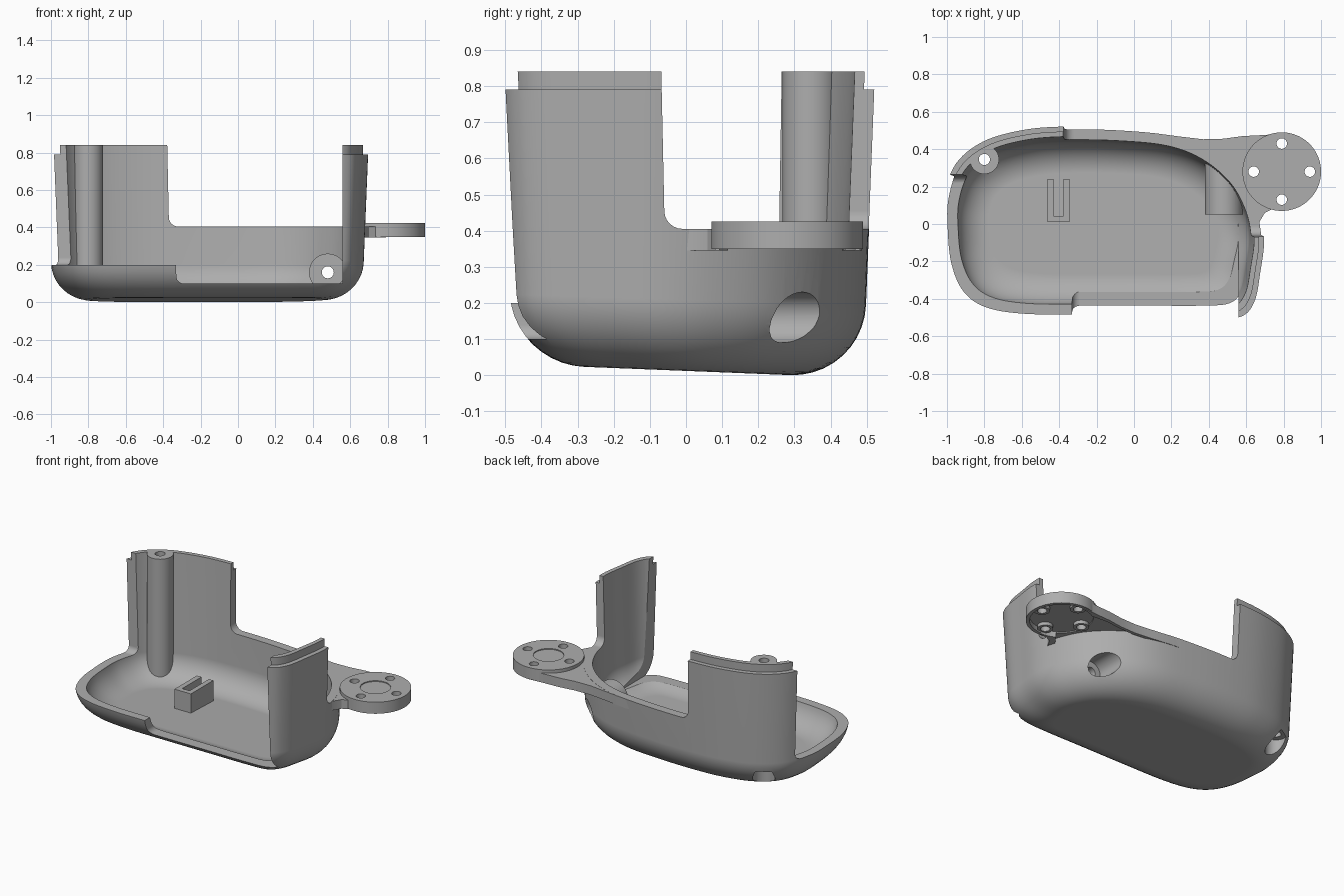
import bpy, bmesh, math
from mathutils import Vector

cube = bpy.data.objects.get("Cube")
if cube:
    bpy.data.objects.remove(cube, do_unlink=True)

grey = bpy.data.materials.new("plain_grey")
grey.use_nodes = True
grey.diffuse_color = (0.42, 0.42, 0.42, 1)
grey.node_tree.nodes["Principled BSDF"].inputs["Base Color"].default_value = grey.diffuse_color


def make(name, rings):
    """Closed solid lofted through rings of equal length."""
    bm = bmesh.new()
    loops = [[bm.verts.new(p) for p in ring] for ring in rings]
    n = len(loops[0])
    for a, b in zip(loops, loops[1:]):
        for i in range(n):
            bm.faces.new((a[i], a[(i + 1) % n], b[(i + 1) % n], b[i]))
    bm.faces.new(loops[0])
    bm.faces.new(loops[-1])
    bmesh.ops.recalc_face_normals(bm, faces=bm.faces)
    mesh = bpy.data.meshes.new(name)
    bm.to_mesh(mesh)
    bm.free()
    mesh.materials.append(grey)
    ob = bpy.data.objects.new(name, mesh)
    bpy.context.collection.objects.link(ob)
    return ob


def prism(name, pts, axis, lo, hi):
    place = {"X": lambda u, v, w: (w, u, v),
             "Y": lambda u, v, w: (u, w, v),
             "Z": lambda u, v, w: (u, v, w)}[axis]
    return make(name, [[place(u, v, w) for u, v in pts] for w in (lo, hi)])


def circle(u, v, r, n=48):
    return [(u + r * math.cos(math.tau * i / n), v + r * math.sin(math.tau * i / n))
            for i in range(n)]


def combine(ob, tool, operation):
    mod = ob.modifiers.new("combine", "BOOLEAN")
    mod.operation, mod.solver, mod.object = operation, "EXACT", tool
    bpy.context.view_layer.objects.active = ob
    bpy.ops.object.modifier_apply(modifier=mod.name)
    bpy.data.objects.remove(tool, do_unlink=True)


def cut(ob, tool):
    combine(ob, tool, "DIFFERENCE")


def spline(points, steps):
    """Smooth closed curve through the points."""
    out, n = [], len(points)
    p = [Vector(q) for q in points]
    for i in range(n):
        a, b, c, d = (p[(i + k) % n] for k in (-1, 0, 1, 2))
        for s in range(steps):
            t = s / steps
            q = (2 * b + (c - a) * t + (2 * a - 5 * b + 4 * c - d) * t ** 2
                 + (3 * b - a - 3 * c + d) * t ** 3) / 2
            out.append((q.x, q.y))
    return out


# Plan outline of the case
outline = spline([(-0.38, 0.505), (-0.6, 0.485), (-0.8, 0.425), (-0.94, 0.31),
                  (-1.0, 0.14), (-1.005, -0.03), (-0.985, -0.22), (-0.92, -0.37),
                  (-0.8, -0.455), (-0.6, -0.49), (-0.3, -0.495), (0.1, -0.495),
                  (0.4, -0.495), (0.56, -0.48), (0.63, -0.4), (0.66, -0.25),
                  (0.68, -0.08), (0.65, 0.08), (0.56, 0.25), (0.4, 0.39),
                  (0.2, 0.47), (-0.08, 0.5)], 6)


def ring(inset, z):
    d = inset - 0.04 * (z - 0.4)
    cx, fade = -0.16, max(0, 1 - z / 0.79)
    pts = []
    for x, y in outline:
        x, y = cx + (x - cx) * (1 - d / 0.84), y * (1 - d / 0.5)
        pts.append((x, y, z + (0.012 - 0.04 * y) * fade))
    return pts


def bowl(inset, base, radius):
    angles = [math.radians(9 * i) for i in range(11)]
    return [ring(inset + radius * (1 - math.sin(a)), base + radius * (1 - math.cos(a)))
            for a in angles]


# Case body with a stepped lip at the top
body = make("case_body", bowl(0, 0, 0.2) + [ring(0, 0.79), ring(0.028, 0.79), ring(0.028, 0.84)])

# Cavity, leaving the screw post and side boss standing
cavity = make("cavity", bowl(0.055, 0.045, 0.16) + [ring(0.055, 1.0)])
POST, BOSS = (-0.8, 0.345), (0.48, 0.16)
cut(cavity, prism("post", circle(*POST, 0.078), "Z", -0.1, 1.1))
cut(cavity, prism("boss", circle(*BOSS, 0.1), "Y", 0.05, 0.7))
cut(body, cavity)


# Cutaways with a rounded inside corner
def notch(edge, floor, r, far):
    s = 1 if far > edge else -1
    arc = [(edge + s * r * (1 - math.cos(a)), floor + r * (1 - math.sin(a)))
           for a in (math.radians(15 * i) for i in range(7))]
    return [(edge - s * 0.014, 1.1)] + arc + [(far, floor), (far, 1.1)]


cut(body, prism("back_cutaway", notch(-0.37, 0.405, 0.05, 1.3), "Y", 0.1, 1))
cut(body, prism("right_cutaway", notch(-0.06, 0.405, 0.05, 1), "X", 0.2, 1.3))
cut(body, prism("front_cutaway", notch(-0.33, 0.1, 0.04, 0.56), "Y", -1, 0))
cut(body, prism("left_cutaway", notch(0.255, 0.2, 0.04, -1), "X", -1.3, -0.2))

# Screw holes and counterbores
cut(body, prism("post_hole", circle(*POST, 0.03), "Z", -0.1, 1))
cut(body, prism("post_bore", circle(*POST, 0.066), "Z", -0.1, 0.14))
cut(body, prism("boss_hole", circle(*BOSS, 0.032), "Y", 0, 0.6))
cut(body, prism("boss_bore", circle(*BOSS, 0.07), "Y", 0.18, 0.7))

# Side arm with a round mounting pad, hollow underneath
HUB = (0.79, 0.28)
wall_side = [(0.63, 0.0), (0.535, 0.23), (0.385, 0.36), (0.2, 0.44)]
arm = prism("mount_arm", [(-0.05, 0.49), (0.1, 0.487), (0.25, 0.467), (0.37, 0.453),
                          (0.48, 0.456), (0.58, 0.47), (0.68, 0.475), (0.79, 0.482),
                          (0.79, 0.08), (0.74, 0.08), (0.7, 0.06), (0.67, 0.01),
                          (0.66, -0.06)] + wall_side, "Z", 0.345, 0.404)
combine(arm, prism("pad", circle(*HUB, 0.21, 96), "Z", 0.35, 0.425), "UNION")
cut(arm, prism("pad_hollow", circle(*HUB, 0.188, 96), "Z", 0.3, 0.382))
cut(arm, prism("arm_hollow", [(0.15, 0.458), (0.37, 0.432), (0.48, 0.436), (0.58, 0.448),
                              (0.7, 0.44), (0.7, 0.12), (0.655, 0.06)]
               + [(x - 0.01, y - 0.01) for x, y in wall_side], "Z", 0.3, 0.375))
cut(arm, prism("pad_dimple", circle(*HUB, 0.09), "Z", 0.419, 0.5))
bolts = [(HUB[0] + 0.15 * math.cos(k * math.pi / 2), HUB[1] + 0.15 * math.sin(k * math.pi / 2))
         for k in range(4)]
for x, y in bolts:
    combine(arm, prism("collar", circle(x, y, 0.046), "Z", 0.36, 0.4), "UNION")
for x, y in bolts:
    cut(arm, prism("bolt_hole", circle(x, y, 0.028), "Z", 0.3, 0.5))

# Forked clip on the floor
clip = prism("floor_clip", [(-0.463, 0.01), (-0.345, 0.01), (-0.345, 0.24), (-0.377, 0.24),
                            (-0.377, 0.043), (-0.43, 0.043), (-0.43, 0.24), (-0.463, 0.24)],
             "Z", 0.04, 0.18)

# Smooth curved walls, crisp edges
for ob in (body, arm, clip):
    bpy.ops.object.select_all(action="DESELECT")
    ob.select_set(True)
    bpy.context.view_layer.objects.active = ob
    bpy.ops.object.shade_smooth_by_angle(angle=math.radians(28))
    mod = ob.modifiers.new("even_normals", "WEIGHTED_NORMAL")
    mod.keep_sharp = True
